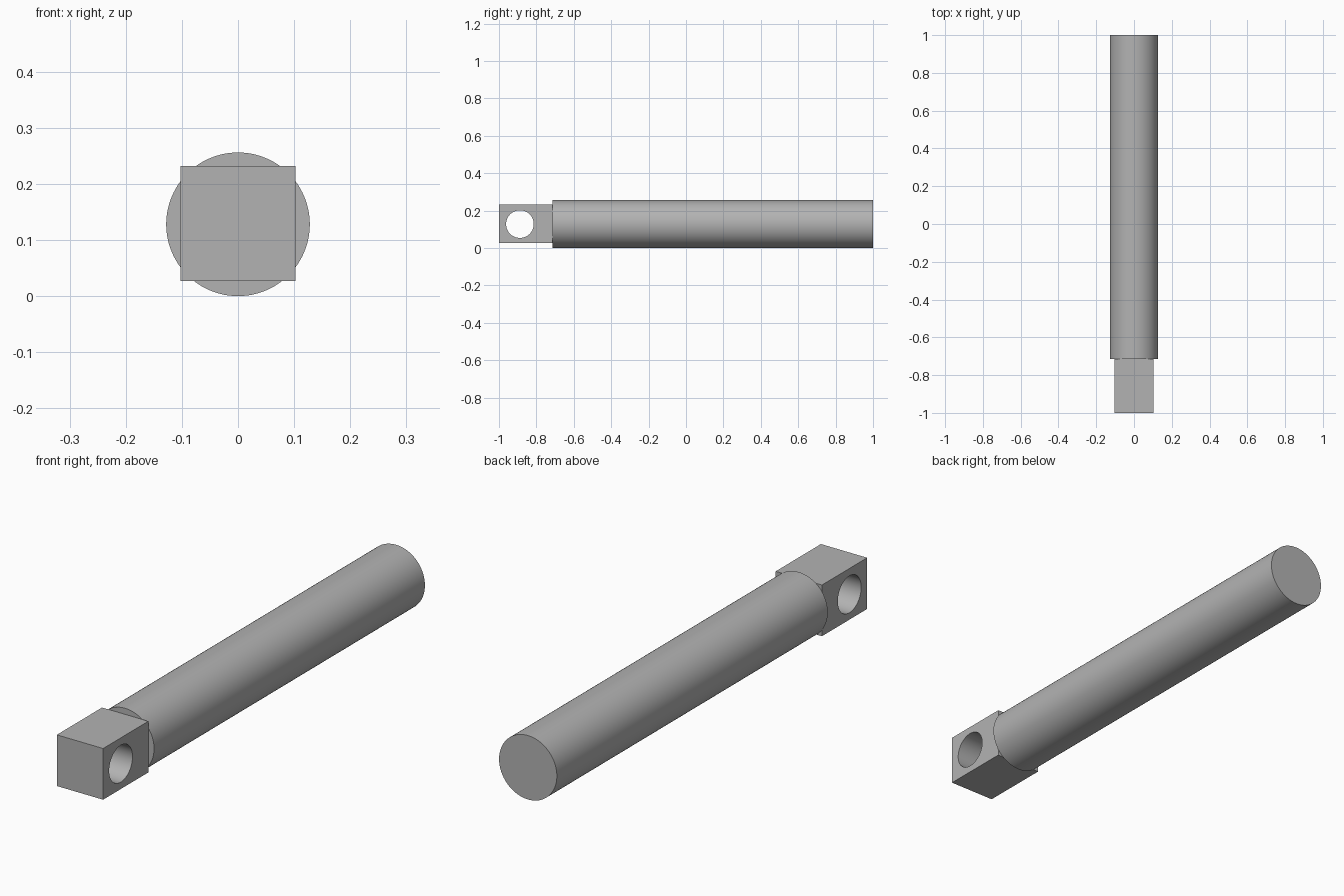
import bpy
from math import pi

if "Cube" in bpy.data.objects:
    bpy.data.objects.remove(bpy.data.objects["Cube"], do_unlink=True)

AXIS_Z = 0.128     # height of the shared centre line
JOINT_Y = -0.714   # where the block meets the rod

grey = bpy.data.materials.new("plain grey")
grey.use_nodes = True
colour = (0.45, 0.45, 0.45, 1)
grey.diffuse_color = colour
grey.node_tree.nodes["Principled BSDF"].inputs["Base Color"].default_value = colour


def cylinder(name, radius, length, y, rotation, sides):
    bpy.ops.mesh.primitive_cylinder_add(
        vertices=sides, radius=radius, depth=length,
        location=(0, y, AXIS_Z), rotation=rotation)
    obj = bpy.context.object
    obj.name = name
    obj.data.materials.append(grey)
    return obj


def smooth(obj):
    bpy.ops.object.select_all(action="DESELECT")
    obj.select_set(True)
    bpy.context.view_layer.objects.active = obj
    bpy.ops.object.shade_smooth_by_angle(angle=pi / 6)


# Long round rod
rod = cylinder("rod", AXIS_Z, 1 - JOINT_Y, (1 + JOINT_Y) / 2, (pi / 2, 0, 0), 96)
smooth(rod)

# Square end block
bpy.ops.mesh.primitive_cube_add(size=1, location=(0, (JOINT_Y - 1) / 2, AXIS_Z + 0.001))
block = bpy.context.object
block.name = "end_block"
block.scale = (0.205, 1 + JOINT_Y, 0.205)
bpy.ops.object.transform_apply(location=False, rotation=False, scale=True)
block.data.materials.append(grey)

# Cross hole through the block
cutter = cylinder("hole_cutter", 0.074, 0.5, -0.888, (0, pi / 2, 0), 64)
cutter.hide_render = True
bpy.context.view_layer.objects.active = block
hole = block.modifiers.new("cross hole", "BOOLEAN")
hole.operation = "DIFFERENCE"
hole.solver = "EXACT"
hole.object = cutter
bpy.ops.object.modifier_apply(modifier=hole.name)
bpy.data.objects.remove(cutter, do_unlink=True)
smooth(block)
